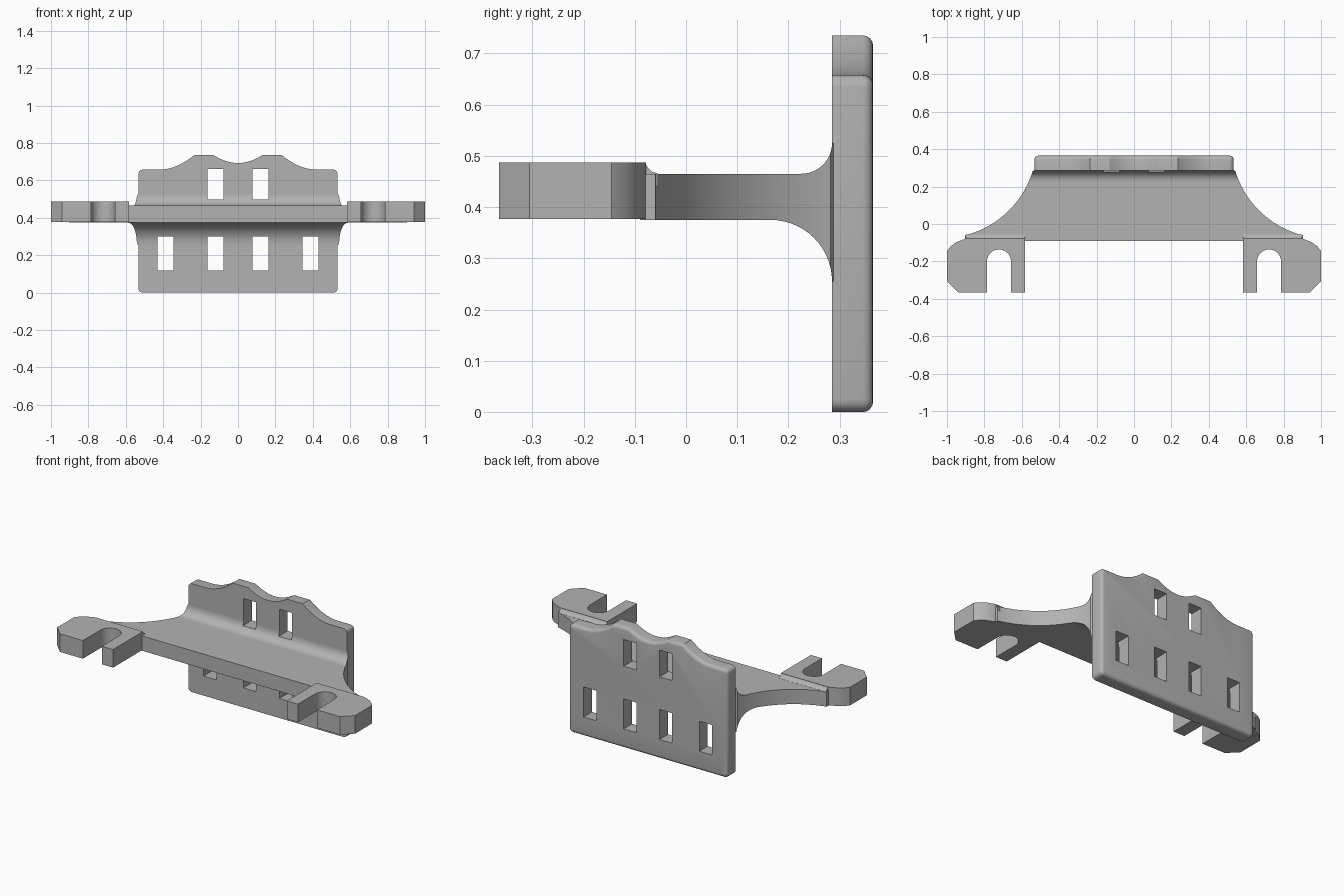
import bpy, bmesh
from math import sin, cos, radians

if "Cube" in bpy.data.objects:
    bpy.data.objects.remove(bpy.data.objects["Cube"])

grey = bpy.data.materials.new("plain_grey")
grey.use_nodes = True
GREY = (0.45, 0.45, 0.45, 1)
grey.diffuse_color = GREY
grey.node_tree.nodes["Principled BSDF"].inputs["Base Color"].default_value = GREY

AXES = {
    "x": lambda a, b, d: (d, a, b),
    "y": lambda a, b, d: (a, d, b),
    "z": lambda a, b, d: (a, b, d),
}


def arc(cx, cy, r, start, end, n):
    angles = [radians(start + (end - start) * i / n) for i in range(n + 1)]
    return [(cx + r * cos(a), cy + r * sin(a)) for a in angles]


def mirrored(half):
    """Close a half outline across x = 0."""
    return half + [(-x, v) for x, v in reversed(half) if x > 1e-6]


def prism(name, outline, axis, lo, hi, round_far=0):
    """Extrude an outline along an axis, optionally rounding its far rim."""
    bm = bmesh.new()
    near = [bm.verts.new(AXES[axis](a, b, lo)) for a, b in outline]
    far = [bm.verts.new(AXES[axis](a, b, hi)) for a, b in outline]
    bm.faces.new(near)
    cap = bm.faces.new(far)
    for i in range(len(near)):
        j = (i + 1) % len(near)
        bm.faces.new((near[i], near[j], far[j], far[i]))
    bmesh.ops.recalc_face_normals(bm, faces=bm.faces)
    if round_far:
        bmesh.ops.bevel(bm, geom=list(cap.edges), offset=round_far, segments=4,
                        profile=0.5, affect="EDGES", clamp_overlap=False)
    mesh = bpy.data.meshes.new(name)
    bm.to_mesh(mesh)
    bm.free()
    mesh.materials.append(grey)
    obj = bpy.data.objects.new(name, mesh)
    bpy.context.collection.objects.link(obj)
    return obj


def activate(obj):
    bpy.ops.object.select_all(action="DESELECT")
    obj.select_set(True)
    bpy.context.view_layer.objects.active = obj


def boolean(obj, other, operation):
    activate(obj)
    mod = obj.modifiers.new("boolean", "BOOLEAN")
    mod.operation, mod.object, mod.solver = operation, other, "EXACT"
    bpy.ops.object.modifier_apply(modifier=mod.name)


# Upright plate with a wavy top and a rounded back rim
HALF = 0.533
R = 0.025
half = [(0.13 * i / 8, 0.693 + 0.042 * (i / 8) ** 2) for i in range(9)]
half += [(0.235 + 0.185 * i / 10, 0.658 + 0.077 * (1 - i / 10) ** 2) for i in range(11)]
half += arc(HALF - R, 0.658 - R, R, 90, 0, 5)
half += arc(HALF - R, R, R, 0, -90, 5)
plate = prism("back_plate", mirrored(half), "y", 0.285, 0.365, round_far=0.02)

# Shelf: side profile with fillets, trimmed to its flared plan
profile = [(-0.09, 0.375)]
profile += arc(0.165, 0.255, 0.12, 90, 0, 14)
profile += [(0.3, 0.255), (0.3, 0.525)]
profile += arc(0.225, 0.525, 0.06, 0, -90, 10)
profile += [(-0.09, 0.465)]
shelf = prism("shelf", profile, "x", -1, 1)
plan = [(0, -0.2), (0.9, -0.2)] + arc(1.025, 0.43, 0.505, 256, 197, 24)
plan += [(0.53, 0.29), (0.53, 0.4), (0, 0.4)]
plan_trim = prism("plan_trim", mirrored(plan), "z", 0.1, 0.7)
boolean(shelf, plan_trim, "INTERSECT")
bpy.data.objects.remove(plan_trim)

# Rectangular windows through the plate and fillets
windows = [(0.078, 0.163, 0.498, 0.66), (0.078, 0.163, 0.118, 0.30),
           (0.345, 0.431, 0.118, 0.30)]
for x0, x1, z0, z1 in windows:
    for s in (1, -1):
        box = [(s * x0, z0), (s * x1, z0), (s * x1, z1), (s * x0, z1)]
        cutter = prism("window_cutter", box, "y", 0.1, 0.5)
        for target in (plate, shelf):
            boolean(target, cutter, "DIFFERENCE")
        bpy.data.objects.remove(cutter)

# Slotted mounting pads, each with a concave ramp down to the shelf
pad = [(0.583, -0.365), (0.658, -0.365)]
pad += arc(0.722, -0.2, 0.064, 180, 0, 16)
pad += [(0.786, -0.365), (0.94, -0.365), (1, -0.305), (1, -0.145),
        (0.98, -0.119), (0.95, -0.097), (0.9, -0.078), (0.583, -0.078)]
ramp = [(-0.085, 0.44), (-0.085, 0.487), (-0.08, 0.487), (-0.074, 0.476),
        (-0.066, 0.469), (-0.055, 0.4655), (-0.055, 0.44)]
parts = [plate, shelf]
for side, s in (("left", 1), ("right", -1)):
    parts.append(prism(side + "_slotted_pad", [(s * x, y) for x, y in pad],
                       "z", 0.377, 0.487))
    parts.append(prism(side + "_pad_ramp", ramp, "x", *sorted((s * 0.583, s * 0.897))))

for obj in parts:
    activate(obj)
    bpy.ops.object.shade_smooth_by_angle(angle=radians(30))
